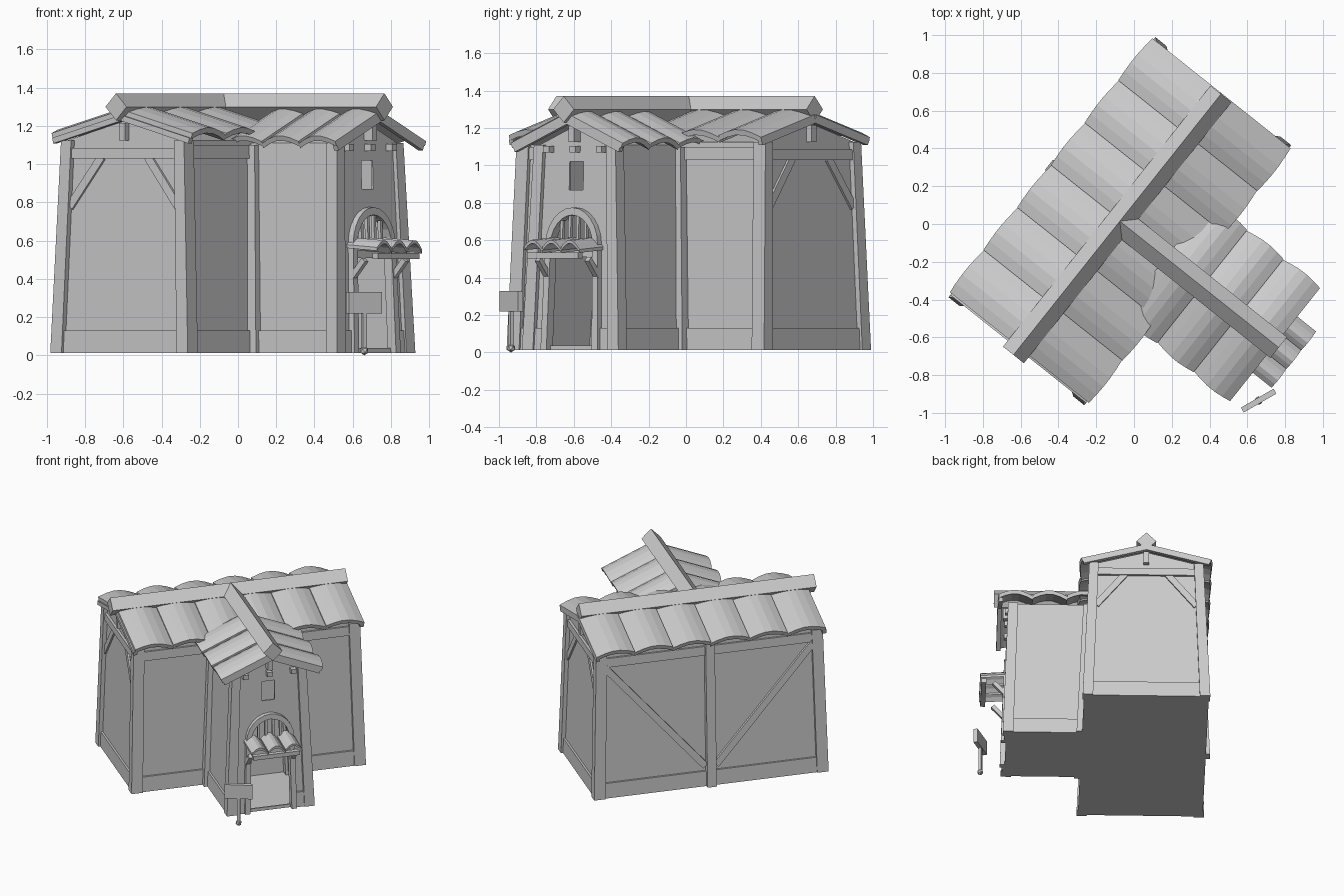
import bpy, bmesh
from math import sin, cos, pi, radians
from mathutils import Vector, Matrix

cube = bpy.data.objects.get("Cube")
if cube:
    bpy.data.objects.remove(cube)

mat = bpy.data.materials.new("plain_grey")
mat.use_nodes = True
grey = (0.6, 0.6, 0.6, 1)
mat.diffuse_color = grey
mat.node_tree.nodes["Principled BSDF"].inputs["Base Color"].default_value = grey

# The T-shaped house is built square to its axes, then turned into place
PLACE = Matrix.Translation((-0.075, 0.015, 0)) @ Matrix.Rotation(radians(51.5), 4, 'Z')
# Walls narrow towards the top, by these rates along x and y
UPRIGHT, HALL, WING, JOINT = (0, 0), (0.03, 0.095), (0.14, 0.035), (0.14, 0.095)
L, W = 0.88, 0.46     # main hall half length and half width
PW, PD = 0.33, 1.02   # wing half width and reach
G = 0.013             # underside of the house


def finish(name, bm, lean, place=PLACE):
    for v in bm.verts:
        v.co.x *= 1 - lean[0] * v.co.z
        v.co.y *= 1 - lean[1] * v.co.z
    bmesh.ops.recalc_face_normals(bm, faces=bm.faces)
    me = bpy.data.meshes.new(name)
    bm.to_mesh(me)
    bm.free()
    me.materials.append(mat)
    ob = bpy.data.objects.new(name, me)
    bpy.context.collection.objects.link(ob)
    ob.matrix_world = place
    return ob


def prism(bm, loop, vec):
    face = bm.faces.new([bm.verts.new(p) for p in loop])
    new = bmesh.ops.extrude_face_region(bm, geom=[face])["geom"]
    bmesh.ops.translate(bm, vec=vec, verts=[g for g in new if isinstance(g, bmesh.types.BMVert)])


def box(name, x, y, z, lean=UPRIGHT, place=PLACE):
    bm = bmesh.new()
    prism(bm, [(x[0], y[0], z[0]), (x[1], y[0], z[0]), (x[1], y[1], z[0]), (x[0], y[1], z[0])],
          (0, 0, z[1] - z[0]))
    return finish(name, bm, lean, place)


def beam(name, p, q, w, h, out, lean=UPRIGHT):
    # bar from p to q, h thick along out and w wide across it
    p, q, out = Vector(p), Vector(q), Vector(out).normalized()
    side = (q - p).cross(out).normalized() * w / 2
    out = out * h / 2
    bm = bmesh.new()
    prism(bm, [p + side + out, p - side + out, p - side - out, p + side - out], q - p)
    return finish(name, bm, lean)


def tiles(name, start, along, down, n, arch, thick):
    # row of arched roof tiles, each one a curved closed strip
    start, along, down = Vector(start), Vector(along), Vector(down)
    up = along.cross(down).normalized()
    up = up if up.z > 0 else -up
    bm = bmesh.new()
    for i in range(n):
        row = []
        for k in range(6):
            t = k / 5
            lift = arch * sin(pi * t) + 0.3 * arch * (1 - t)
            row.append(start + along * ((i + t) / n) + up * lift)
        prism(bm, row + [p + up * thick for p in reversed(row)], down)
    return finish(name, bm, UPRIGHT)


# Hollow walls with a floor
def shell(name, loop, vec, lean, open_end=False):
    bm = bmesh.new()
    prism(bm, loop, vec)
    bmesh.ops.recalc_face_normals(bm, faces=bm.faces)
    if open_end:
        bmesh.ops.delete(bm, geom=[f for f in bm.faces if f.normal.y > 0.9], context='FACES')
    ob = finish(name, bm, lean)
    mod = ob.modifiers.new("thickness", 'SOLIDIFY')
    mod.thickness = 0.02
    return ob


wl, ww, pw, pd = L - 0.03, W - 0.025, PW - 0.025, PD - 0.025
shell("main_walls", [(-wl, -ww, G), (-wl, ww, G), (-wl, ww, 1.125), (-wl, 0, 1.23), (-wl, -ww, 1.125)],
      (2 * wl, 0, 0), HALL)
wing = shell("wing_walls", [(-pw, -pd, G), (pw, -pd, G), (pw, -pd, 1.11), (0, -pd, 1.22), (-pw, -pd, 1.11)],
             (0, pd - 0.4, 0), WING, True)

# Cut the arched doorway and the little window
ARCH_Z, R_IN, R_OUT = 0.58, 0.155, 0.195


def half_ring(r, n=12):
    return [(r * cos(pi * i / n), ARCH_Z + r * sin(pi * i / n)) for i in range(n + 1)]


def cut(ob, cutter):
    cutter.hide_render = True
    mod = ob.modifiers.new("opening", 'BOOLEAN')
    mod.object = cutter
    mod.operation = 'DIFFERENCE'
    mod.solver = 'EXACT'


bm = bmesh.new()
prism(bm, [(x, -1.2, z) for x, z in [(-R_IN, 0.037), (R_IN, 0.037)] + half_ring(R_IN)], (0, 0.4, 0))
cutters = [finish("door_cutter", bm, UPRIGHT),
           box("window_cutter", (-0.05, 0.045), (-1.2, -0.8), (0.87, 1.02))]
for c in cutters:
    cut(wing, c)
bpy.context.view_layer.update()
solid = bpy.data.meshes.new_from_object(wing.evaluated_get(bpy.context.evaluated_depsgraph_get()))
wing.modifiers.clear()
wing.data = solid
for c in cutters:
    bpy.data.objects.remove(c)

# Door surround
bm = bmesh.new()
outer, inner = half_ring(R_OUT), half_ring(R_IN)
for i in range(len(outer) - 1):
    ring = [outer[i], outer[i + 1], inner[i + 1], inner[i]]
    prism(bm, [(x, -PD - 0.01, z) for x, z in ring], (0, 0.055, 0))
finish("door_arch", bm, WING)
for s in (-1, 1):
    box("door_jamb", sorted((s * R_IN, s * R_OUT)), (-PD - 0.01, -PD + 0.045), (G, ARCH_Z), WING)
box("door_lintel", (-R_IN, R_IN), (-PD, -PD + 0.04), (0.51, 0.55), WING)
for x in (-0.09, -0.03, 0.03, 0.09):
    box("window_bar", (x - 0.01, x + 0.01), (-PD + 0.005, -PD + 0.025),
        (0.54, ARCH_Z + (R_IN**2 - x * x)**0.5), WING)

# Framing that repeats on both sides
for s in (-1, 1):
    def sx(a, b):
        return sorted((s * a, s * b))
    for t in (-1, 1):
        box("main_corner_post", sx(L - 0.085, L), sorted((t * (W - 0.075), t * W)), (G, 1.125), HALL)
        beam("gable_brace", (s * (L - 0.029), t * (W - 0.07), 0.78), (s * (L - 0.029), t * 0.17, 1.04),
             0.05, 0.025, (1, 0, 0), HALL)
        beam("gable_rafter", (s * 0.85, 0, 1.242), (s * 0.85, t * 0.455, 1.123), 0.03, 0.03, (0, t * 0.26, 1))
    box("gable_tie_beam", sx(L - 0.04, L - 0.01), (0.04 - W, W - 0.04), (1.03, 1.085), HALL)
    box("gable_sill", sx(L - 0.04, L - 0.015), (0.04 - W, W - 0.04), (G, 0.13), HALL)
    box("gable_purlin", sx(0.75, 0.855), (-0.02, 0.02), (1.125, 1.215))
    # back wall framing
    beam("back_brace", (s * 0.04, W - 0.017, 0.17), (s * (L - 0.07), W - 0.017, 1.03),
         0.05, 0.025, (0, 1, 0), HALL)
    # wing framing
    box("wing_corner_post", sx(PW - 0.075, PW), (-PD, -PD + 0.075), (G, 1.11), WING)
    box("wing_inner_post", sx(PW - 0.06, PW + 0.015), (-W - 0.03, -W + 0.05), (G, 1.1), JOINT)
    box("wing_sill", sx(PW - 0.04, PW - 0.01), (-PD + 0.03, -W), (G, 0.13), WING)
    box("wing_front_sill", sx(R_OUT, PW - 0.04), (-PD + 0.01, -PD + 0.04), (G, 0.13), WING)
    box("hall_front_sill", sx(PW, L - 0.04), (-W + 0.01, -W + 0.04), (G, 0.13), HALL)
    box("hall_front_beam", sx(PW - 0.05, L - 0.04), (-W + 0.01, -W + 0.04), (1.03, 1.1), HALL)
    beam("wing_rafter", (0, -1.035, 1.237), (s * 0.36, -1.035, 1.086), 0.03, 0.03, (s * 0.42, 0, 1))
    # door canopy supports
    beam("canopy_bracket", (s * 0.17, -0.99, 0.4), (s * 0.17, -1.08, 0.5), 0.03, 0.03, (1, 0, 0))
box("back_mid_post", (-0.035, 0.035), (W - 0.04, W + 0.02), (G, 1.125), HALL)
box("back_beam", (0.04 - L, L - 0.04), (W - 0.04, W - 0.01), (1.03, 1.1), HALL)
box("back_sill", (0.04 - L, L - 0.04), (W - 0.04, W - 0.01), (G, 0.13), HALL)

# Beam ends above the door
for x in (-0.18, 0, 0.18):
    box("beam_end", (x - 0.02, x + 0.02), (-1.0, -0.9), (1.07, 1.105))
box("wing_purlin", (-0.02, 0.02), (-1.01, -0.9), (1.125, 1.21))

# Tiled roofs
for s in (-1, 1):
    tiles("main_roof", (-0.855, 0, 1.242), (1.72, 0, 0), (0, s * 0.46, -0.12), 6, 0.037, 0.03)
    tiles("wing_roof", (0, -1.05, 1.237), (0, 0.74, 0), (s * 0.367, 0, -0.154), 3, 0.038, 0.028)
tiles("door_canopy", (-0.19, -0.97, 0.548), (0.38, 0, 0), (0, -0.205, -0.015), 3, 0.045, 0.018)
box("canopy_beam", (-0.175, 0.175), (-1.17, -1.135), (0.503, 0.535))

# Ridge beams set on edge
beam("main_ridge", (-0.905, 0, 1.3), (0.86, 0, 1.3), 0.1, 0.1, (0, 1, 1))
beam("wing_ridge", (0, 0, 1.3), (0, -1.075, 1.3), 0.1, 0.1, (1, 0, 1))

# Sign by the door
SIGN = Matrix.Translation((0.66, -0.935, 0)) @ Matrix.Rotation(radians(30), 4, 'Z')
box("sign_board", (-0.1, 0.1), (-0.015, 0.015), (0.22, 0.33), place=SIGN)
box("sign_stake", (-0.012, 0.012), (-0.01, 0.012), (0.03, 0.23), place=SIGN)
bm = bmesh.new()
bmesh.ops.create_icosphere(bm, subdivisions=1, radius=0.024, matrix=Matrix.Translation((0, 0, 0.024)))
finish("sign_foot", bm, UPRIGHT, SIGN)
